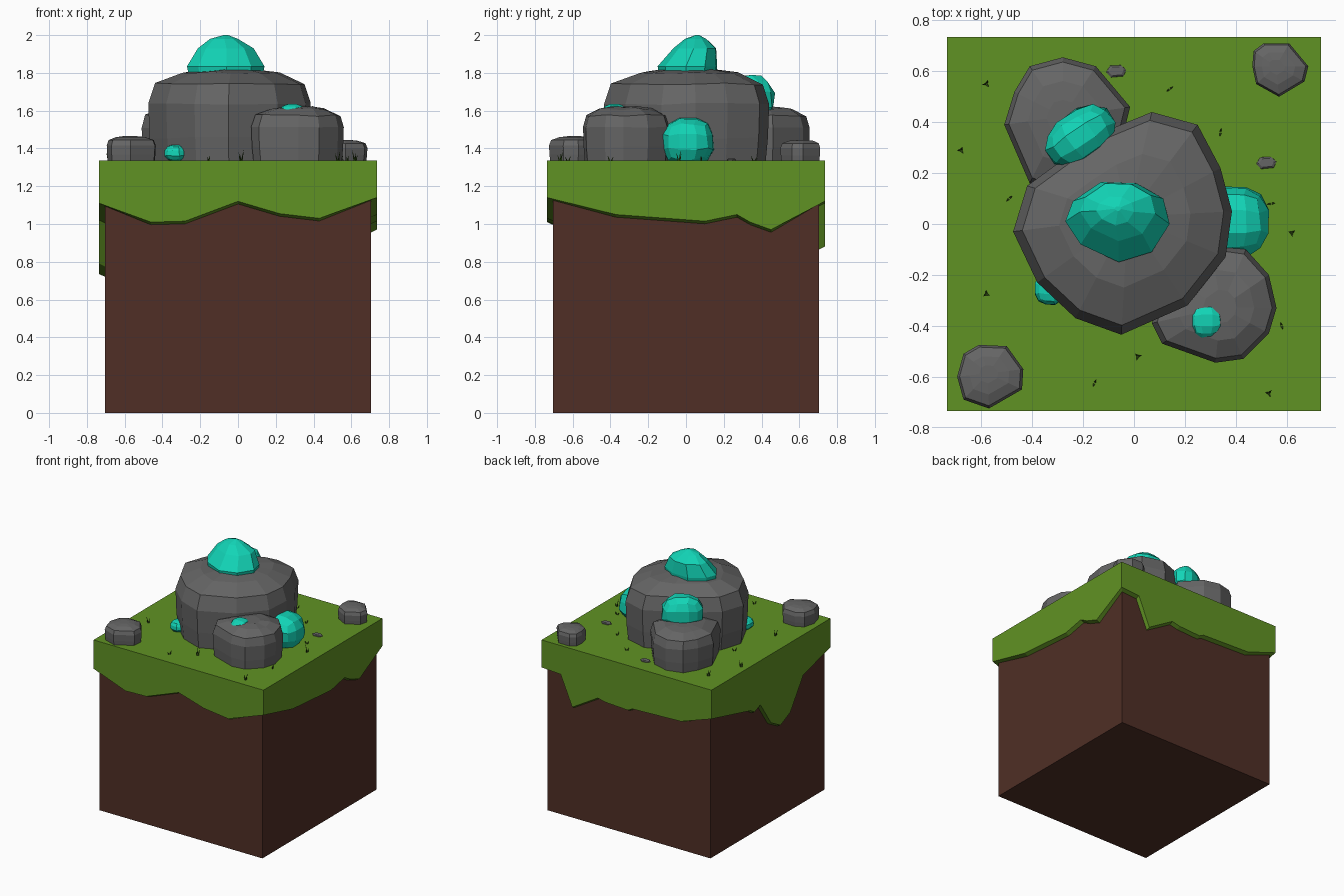
import bpy, bmesh, math, random
from mathutils import Vector, Matrix

if "Cube" in bpy.data.objects:
    bpy.data.objects.remove(bpy.data.objects["Cube"])

random.seed(4)
TOP = 1.335


def material(name, rgb):
    m = bpy.data.materials.new(name)
    m.diffuse_color = (*rgb, 1)
    m.use_nodes = True
    m.node_tree.nodes["Principled BSDF"].inputs["Base Color"].default_value = m.diffuse_color
    return m


GRASS = material("grass green", (0.118, 0.29, 0.017))
DIRT = material("dirt brown", (0.08, 0.028, 0.019))
STONE = material("stone grey", (0.13, 0.13, 0.13))
TEAL = material("crystal teal", (0.006, 0.66, 0.47))
BLADE = material("blade dark green", (0.03, 0.075, 0.008))


def finish(bm, name, mat):
    bmesh.ops.recalc_face_normals(bm, faces=bm.faces)
    me = bpy.data.meshes.new(name)
    bm.to_mesh(me)
    bm.free()
    me.materials.append(mat)
    ob = bpy.data.objects.new(name, me)
    bpy.context.collection.objects.link(ob)
    return ob


def stack(name, mat, outline, rings, jitter=0.0):
    """Faceted lump: a plan outline repeated at (z, scale, dx, dy) levels."""
    bm = bmesh.new()
    c = sum((Vector(p) for p in outline), Vector((0, 0))) / len(outline)
    rows = []
    for z, s, dx, dy in rings:
        row = []
        for p in outline:
            q = c + (Vector(p) - c) * s
            row.append(bm.verts.new((q.x + dx, q.y + dy, z + random.uniform(-jitter, jitter))))
        rows.append(row)
    n = len(outline)
    for a, b in zip(rows, rows[1:]):
        for i in range(n):
            j = (i + 1) % n
            bm.faces.new((a[i], a[j], b[j], b[i]))
    bm.faces.new(rows[0])
    bm.faces.new(rows[-1])
    return finish(bm, name, mat)


def boulder(name, outline, top, jitter=0.0):
    h = top - TOP
    levels = ((-0.06, 0.95), (0.25, 0.985), (0.62, 1.0), (0.84, 0.92), (0.96, 0.6), (1.0, 0.28))
    return stack(name, STONE, outline, [(TOP + h * f, s, 0, 0) for f, s in levels], jitter)


def crystal(name, centre, radii, rot=(0, 0, 0)):
    """Rounded cube with three faces along each edge."""
    bm = bmesh.new()
    bmesh.ops.create_cube(bm, size=2)
    bmesh.ops.subdivide_edges(bm, edges=bm.edges[:], cuts=2, use_grid_fill=True)
    turn = Matrix.Rotation(rot[2], 3, 'Z') @ Matrix.Rotation(rot[1], 3, 'Y') @ Matrix.Rotation(rot[0], 3, 'X')
    for v in bm.verts:
        d = v.co.normalized() * random.uniform(0.97, 1.06)
        v.co = turn @ Vector(d[i] * radii[i] for i in range(3)) + Vector(centre)
    return finish(bm, name, TEAL)


# Dirt block
bm = bmesh.new()
bmesh.ops.create_cube(bm, size=1, matrix=Matrix.Translation((0, 0, 0.65)) @ Matrix.Diagonal((1.41, 1.41, 1.3, 1)))
finish(bm, "dirt_block", DIRT)

# Turf with a ragged hanging edge: (distance along side, bottom z), counter-clockwise
S, T = 0.735, 0.705
sides = [
    [(-S, 1.11), (-0.46, 1.01), (-0.28, 1.015), (0, 1.12), (0.22, 1.055), (0.43, 1.03)],
    [(-S, 1.14), (-0.37, 1.05), (-0.1, 1.03), (0.1, 1.015), (0.27, 1.05), (0.34, 1.01), (0.45, 0.97)],
    [(-S, 1.12), (-0.57, 1.11), (-0.47, 0.88), (-0.25, 1.01), (-0.18, 0.995), (0.01, 0.985), (0.05, 1.005), (0.47, 1.02)],
    [(-S, 1.11), (-0.25, 0.99), (-0.2, 0.96), (-0.13, 0.99), (0, 0.8), (0.12, 0.735), (0.24, 0.79), (0.4, 1.02)],
]
bm = bmesh.new()
rim, low, inner, deep = [], [], [], []
for k, side in enumerate(sides):
    R = Matrix.Rotation(k * math.pi / 2, 3, 'Z')
    for u, z in side:
        ui = max(-T, min(T, u))
        rim.append(bm.verts.new(R @ Vector((u, -S, TOP))))
        low.append(bm.verts.new(R @ Vector((u, -S, z))))
        inner.append(bm.verts.new(R @ Vector((ui, -T + 0.002, z - 0.015))))
n = len(rim)
for i in range(n):
    j = (i + 1) % n
    bm.faces.new((rim[i], low[i], low[j], rim[j]))
    bm.faces.new((low[i], inner[i], inner[j], low[j]))
bm.faces.new(rim)
finish(bm, "turf", GRASS)

# Boulders
boulder("main_boulder", [(-0.475, -0.03), (-0.38, -0.23), (-0.23, -0.37), (-0.05, -0.435), (0.21, -0.32),
                         (0.36, -0.13), (0.385, 0.05), (0.34, 0.22), (0.25, 0.39), (0.07, 0.44),
                         (-0.1, 0.37), (-0.27, 0.26), (-0.42, 0.15)], 1.82, 0.006)
boulder("back_boulder", [(-0.41, 0.16), (-0.2, 0.1), (-0.06, 0.28), (-0.015, 0.46), (-0.15, 0.62), (-0.28, 0.655),
                         (-0.41, 0.62), (-0.47, 0.52), (-0.51, 0.39)], 1.62, 0.005)
boulder("front_boulder", [(0.07, -0.39), (0.11, -0.47), (0.32, -0.545), (0.43, -0.53), (0.53, -0.43), (0.56, -0.33),
                          (0.53, -0.2), (0.44, -0.1), (0.3, -0.08), (0.13, -0.2)], 1.62, 0.005)
boulder("front_stone", [(-0.695, -0.6), (-0.67, -0.69), (-0.57, -0.725), (-0.44, -0.65), (-0.435, -0.57),
                        (-0.5, -0.48), (-0.61, -0.475), (-0.67, -0.51)], 1.465)
boulder("back_stone", [(0.465, 0.62), (0.48, 0.55), (0.57, 0.5), (0.67, 0.56), (0.685, 0.62), (0.61, 0.71),
                       (0.51, 0.71), (0.47, 0.68)], 1.445)

# Flat pebbles
for k, (x, y) in enumerate(((-0.07, 0.6), (0.52, 0.24))):
    ring = [(x + 0.042 * math.cos(a), y + 0.028 * math.sin(a)) for a in (0.2, 1.1, 2.2, 3.3, 4.2, 5.5)]
    stack(f"pebble_{k}", STONE, ring, [(TOP - 0.01, 1, 0, 0), (TOP + 0.006, 0.95, 0, 0), (TOP + 0.011, 0.7, 0, 0)])

# Crystals
stack("top_crystal", TEAL, [(-0.27, 0.01), (-0.21, -0.08), (-0.06, -0.15), (0.07, -0.11), (0.14, 0.0),
                            (0.115, 0.1), (0.01, 0.16), (-0.13, 0.165), (-0.24, 0.09)],
      [(1.76, 0.93, 0, 0), (1.835, 1, 0, 0), (1.93, 0.72, 0, 0.035), (1.98, 0.36, -0.01, 0.035), (2.0, 0.06, 0, 0.04)])
crystal("back_crystal", (-0.21, 0.345, 1.66), (0.155, 0.105, 0.135), (0, 0, 0.6))
crystal("side_crystal", (0.4, 0.01, 1.435), (0.137, 0.147, 0.135))
crystal("low_crystal", (-0.33, -0.255, 1.375), (0.062, 0.068, 0.047))
crystal("front_crystal", (0.287, -0.38, 1.59), (0.07, 0.075, 0.048))

# Grass tufts: x, y, height, blade count
tufts = [(-0.58, 0.55, 0.06, 3), (-0.68, 0.29, 0.06, 3), (-0.49, 0.1, 0.035, 2), (-0.58, -0.275, 0.06, 3),
         (0.14, 0.53, 0.035, 2), (0.34, 0.36, 0.035, 2), (0.54, 0.08, 0.035, 2), (0.62, -0.035, 0.065, 3),
         (0.58, -0.4, 0.035, 2), (0.53, -0.665, 0.06, 3), (0.015, -0.52, 0.065, 3), (-0.155, -0.625, 0.035, 2)]
bm = bmesh.new()
for x, y, h, count in tufts:
    start = random.uniform(0, 6.28)
    for k in range(count):
        a = start + k * 2 * math.pi / count
        out = Vector((math.cos(a), math.sin(a), 0))
        base = Vector((x, y, TOP - 0.005)) + out * 0.003
        tip = bm.verts.new(base + out * 0.014 + Vector((0, 0, h * (1 - 0.2 * k))))
        foot = [bm.verts.new(base + 0.006 * Vector((math.cos(a + t), math.sin(a + t), 0))) for t in (0, 2.1, 4.2)]
        for i in range(3):
            bm.faces.new((foot[i], foot[(i + 1) % 3], tip))
        bm.faces.new(foot)
finish(bm, "grass_tufts", BLADE)
